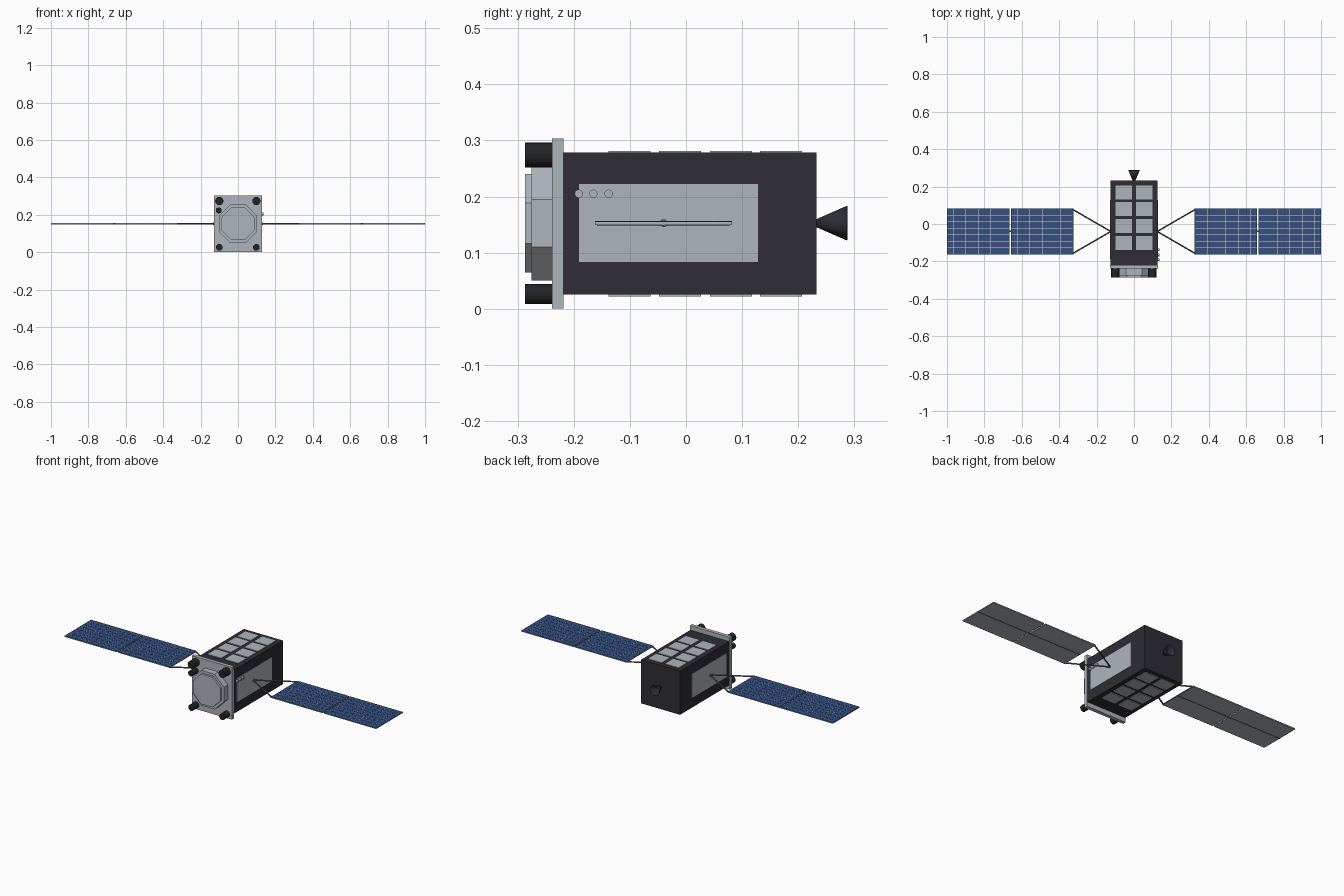
import bpy, bmesh, math
from mathutils import Vector, Matrix

if "Cube" in bpy.data.objects:
    bpy.data.objects.remove(bpy.data.objects["Cube"])

def material(name, color):
    m = bpy.data.materials.new(name)
    m.diffuse_color = (*color, 1)
    m.use_nodes = True
    m.node_tree.nodes["Principled BSDF"].inputs["Base Color"].default_value = m.diffuse_color
    return m

DARK = material("charcoal", (0.026, 0.026, 0.036))
GREY = material("silver_grey", (0.43, 0.46, 0.51))
BLUE = material("cell_blue", (0.035, 0.08, 0.22))
CREAM = material("cell_gap_cream", (0.75, 0.72, 0.62))
STEEL = material("strut_grey", (0.13, 0.13, 0.14))
BLACK = material("thruster_black", (0.016, 0.017, 0.02))
ZC = 0.1525   # height of the long axis

def finish(name, bm, mat, smooth=False):
    bmesh.ops.recalc_face_normals(bm, faces=bm.faces)
    me = bpy.data.meshes.new(name)
    bm.to_mesh(me)
    bm.free()
    me.materials.append(mat)
    ob = bpy.data.objects.new(name, me)
    bpy.context.collection.objects.link(ob)
    if smooth:
        bpy.context.view_layer.objects.active = ob
        ob.select_set(True)
        bpy.ops.object.shade_smooth_by_angle(angle=math.radians(35))
        ob.select_set(False)
    return ob

def add_box(bm, x0, x1, y0, y1, z0, z1):
    size = Matrix.Diagonal((x1 - x0, y1 - y0, z1 - z0, 1))
    mid = Matrix.Translation(((x0 + x1) / 2, (y0 + y1) / 2, (z0 + z1) / 2))
    bmesh.ops.create_cube(bm, size=1, matrix=mid @ size)

def box(name, mat, *dims):
    bm = bmesh.new()
    add_box(bm, *dims)
    return finish(name, bm, mat)

def add_rod(bm, a, b, r1, r2=None, sides=20, caps=True, spin=0):
    a, b = Vector(a), Vector(b)
    d = b - a
    mat = Matrix.Translation((a + b) / 2) @ d.to_track_quat('Z', 'Y').to_matrix().to_4x4()
    bmesh.ops.create_cone(bm, cap_ends=caps, segments=sides, radius1=r1,
                          radius2=r1 if r2 is None else r2, depth=d.length,
                          matrix=mat @ Matrix.Rotation(spin, 4, 'Z'))

# main body and front plate
box("body", DARK, -0.125, 0.125, -0.218, 0.233, 0.025, 0.278)
box("front_plate", GREY, -0.128, 0.128, -0.239, -0.218, 0, 0.303)

# stepped octagonal front cover
for name, apothem, y0, y1 in (("octagon_base", 0.102, -0.275, -0.238),
                              ("octagon_cap", 0.0875, -0.287, -0.274)):
    bm = bmesh.new()
    add_rod(bm, (0, y1, ZC), (0, y0, ZC), apothem / math.cos(math.pi / 8),
            sides=8, spin=math.pi / 8)
    finish(name, bm, GREY)

# front thrusters at the corners, plus one extra on the left
thrusters = [(-0.1, 0.274, 0.022), (0.098, 0.274, 0.022), (-0.1, 0.026, 0.018),
             (0.098, 0.026, 0.018), (-0.103, 0.224, 0.016)]
for i, (x, z, r) in enumerate(thrusters):
    bm = bmesh.new()
    add_rod(bm, (x, -0.238, z), (x, -0.287, z), r)
    finish(f"front_thruster_{i + 1}", bm, BLACK, True)

# radiator tiles on top and bottom
for name, z0, z1 in (("top_tiles", 0.277, 0.281), ("bottom_tiles", 0.022, 0.026)):
    bm = bmesh.new()
    for y in (-0.138, -0.048, 0.043, 0.132):
        for x in (-0.098, 0.011):
            add_box(bm, x, x + 0.087, y, y + 0.075, z0, z1)
    finish(name, bm, GREY)

# side panels
for s, side in ((-1, "left"), (1, "right")):
    xs = sorted((s * 0.124, s * 0.1275))
    box(f"{side}_side_panel", GREY, *xs, -0.191, 0.128, 0.083, 0.222)

# three small sensors on the right side
bm = bmesh.new()
for y in (-0.191, -0.165, -0.138):
    add_rod(bm, (0.124, y, 0.205), (0.136, y, 0.205), 0.0075, sides=12)
finish("side_sensors", bm, GREY, True)

# open rear nozzle with an inner wall
bm = bmesh.new()
add_rod(bm, (0, 0.232, ZC), (0, 0.287, ZC), 0.007, 0.031, sides=24, caps=False)
ob = finish("rear_nozzle", bm, DARK, True)
solid = ob.modifiers.new("wall", 'SOLIDIFY')
solid.thickness = 0.0015

# solar wings
Y0, Y1, YM = -0.162, 0.082, -0.04
COLS, ROWS, GAP = 10, 7, 0.0011
for s, side in ((-1, "left"), (1, "right")):
    for part, a, b in (("inner", 0.325, 0.657), ("outer", 0.665, 1.0)):
        x0, x1 = sorted((s * a, s * b))
        box(f"{side}_{part}_wing_panel", GREY, x0, x1, Y0, Y1, ZC - 0.003, ZC + 0.002)
        box(f"{side}_{part}_cell_backing", CREAM, x0 + 0.001, x1 - 0.001,
            Y0 + 0.001, Y1 - 0.001, ZC + 0.001, ZC + 0.0026)
        # grid of blue cells with thin gaps
        bm = bmesh.new()
        dx, dy = (x1 - x0) / COLS, (Y1 - Y0) / ROWS
        for i in range(COLS):
            for j in range(ROWS):
                left = x0 + i * dx + (GAP / 2 if i else 0)
                right = x0 + (i + 1) * dx - (GAP / 2 if i < COLS - 1 else 0)
                low = Y0 + j * dy + (GAP / 2 if j else 0)
                high = Y0 + (j + 1) * dy - (GAP / 2 if j < ROWS - 1 else 0)
                add_box(bm, left, right, low, high, ZC + 0.002, ZC + 0.0032)
        finish(f"{side}_{part}_cells", bm, BLUE)
        # lengthwise rib on the back
        box(f"{side}_{part}_rib", STEEL, x0, x1, YM - 0.002, YM + 0.002,
            ZC - 0.0045, ZC - 0.002)
    # V-shaped struts, root hinge and mid hinge
    bm = bmesh.new()
    for y in (Y0 + 0.004, Y1 - 0.004):
        add_rod(bm, (s * 0.124, YM, ZC), (s * 0.328, y, ZC), 0.004, sides=8)
    add_rod(bm, (s * 0.326, Y0, ZC), (s * 0.326, Y1, ZC), 0.0035, sides=8)
    add_rod(bm, (s * 0.652, YM, ZC - 0.001), (s * 0.67, YM, ZC - 0.001), 0.004, sides=8)
    add_rod(bm, (s * 0.124, YM, ZC), (s * 0.134, YM, ZC), 0.007, sides=12)
    finish(f"{side}_wing_struts", bm, STEEL, True)
